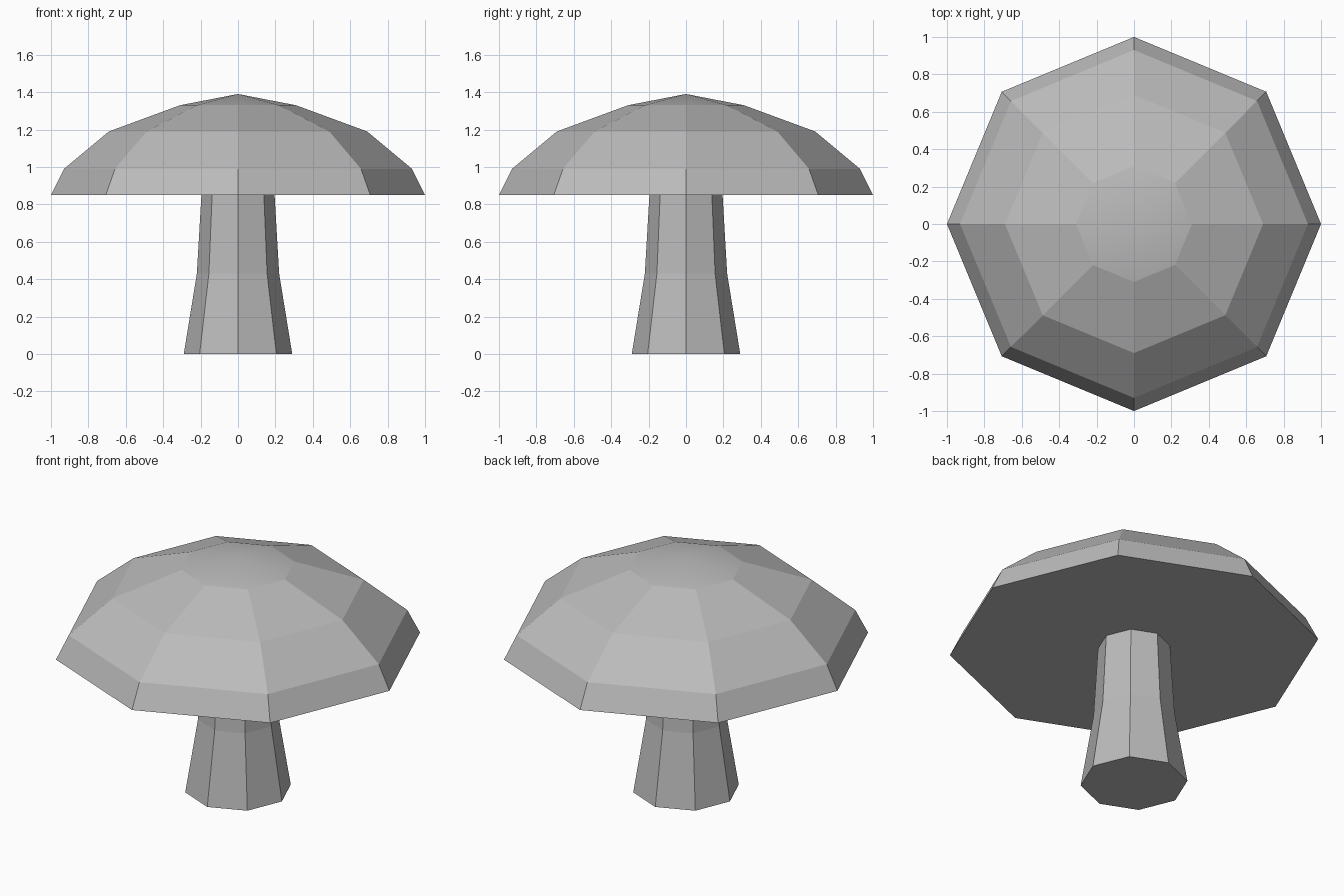
import bpy, bmesh, math

if "Cube" in bpy.data.objects:
    bpy.data.objects.remove(bpy.data.objects["Cube"])

SIDES = 8

grey = bpy.data.materials.new("plain_grey")
grey.diffuse_color = (0.5, 0.5, 0.5, 1.0)
grey.use_nodes = True
grey.node_tree.nodes["Principled BSDF"].inputs["Base Color"].default_value = grey.diffuse_color


def lathe(name, rings, apex=None):
    """Eight-sided part from (radius, height) rings, closed at the bottom."""
    bm = bmesh.new()
    loops = []
    for r, z in rings:
        loops.append([bm.verts.new((r * math.cos(i * math.tau / SIDES),
                                    r * math.sin(i * math.tau / SIDES), z))
                      for i in range(SIDES)])
    for low, high in zip(loops, loops[1:]):
        for i in range(SIDES):
            j = (i + 1) % SIDES
            bm.faces.new((low[i], low[j], high[j], high[i]))
    bm.faces.new(loops[0][::-1])
    if apex is None:
        bm.faces.new(loops[-1])
    else:
        # softly shaded crown
        tip = bm.verts.new((0, 0, apex))
        for i in range(SIDES):
            f = bm.faces.new((loops[-1][i], loops[-1][(i + 1) % SIDES], tip))
            f.smooth = True
    mesh = bpy.data.meshes.new(name)
    bm.to_mesh(mesh)
    bm.free()
    mesh.materials.append(grey)
    obj = bpy.data.objects.new(name, mesh)
    bpy.context.collection.objects.link(obj)
    return obj


# Flared stem
lathe("stem", [(0.29, 0.0), (0.22, 0.43), (0.195, 0.86)])

# Domed cap with flat underside
lathe("cap", [(1.0, 0.85), (0.93, 0.99), (0.69, 1.19), (0.31, 1.33)], apex=1.39)
